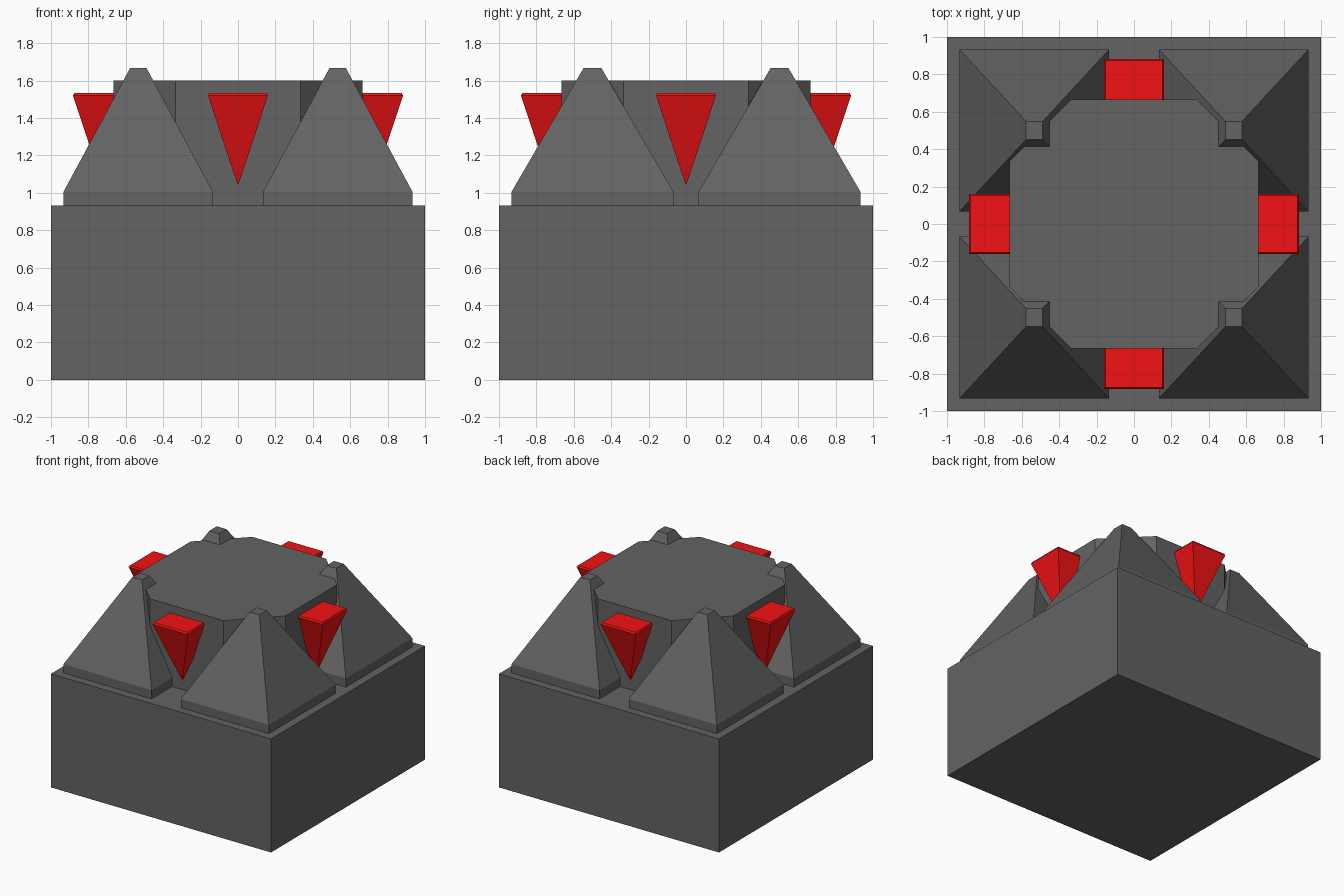
import bpy, bmesh

if "Cube" in bpy.data.objects:
    bpy.data.objects.remove(bpy.data.objects["Cube"])


def loft(name, rings, material):
    """Solid through a stack of matching rings, lowest to highest."""
    bm = bmesh.new()
    loops = [[bm.verts.new(p) for p in ring] for ring in rings]
    n = len(loops[0])
    for a, b in zip(loops, loops[1:]):
        for i in range(n):
            j = (i + 1) % n
            bm.faces.new((a[i], a[j], b[j], b[i]))
    bm.faces.new(loops[0][::-1])
    bm.faces.new(loops[-1])
    bmesh.ops.recalc_face_normals(bm, faces=bm.faces)
    mesh = bpy.data.meshes.new(name)
    bm.to_mesh(mesh)
    bm.free()
    mesh.materials.append(material)
    obj = bpy.data.objects.new(name, mesh)
    bpy.context.collection.objects.link(obj)
    return obj


def rect(cx, cy, hx, hy, z):
    return [(cx - hx, cy - hy, z), (cx + hx, cy - hy, z),
            (cx + hx, cy + hy, z), (cx - hx, cy + hy, z)]


def colour(name, r, g, b):
    mat = bpy.data.materials.new(name)
    mat.diffuse_color = (r, g, b, 1)
    mat.use_nodes = True
    mat.node_tree.nodes["Principled BSDF"].inputs["Base Color"].default_value = mat.diffuse_color
    return mat


dark = colour("dark_grey", 0.125, 0.125, 0.125)
red = colour("red", 0.9, 0.006, 0.007)

# Square base block
BASE_TOP = 0.933
loft("base", [rect(0, 0, 1, 1, 0), rect(0, 0, 1, 1, BASE_TOP)], dark)

# Central octagonal block
R, C = 0.665, 0.335
octagon = [(R, -C), (R, C), (C, R), (-C, R), (-R, C), (-R, -C), (-C, -R), (C, -R)]
loft("octagonal_core", [[(x, y, z) for x, y in octagon] for z in (BASE_TOP, 1.6)], dark)

# Four corner pyramids with a short plinth and flat tip
for sx in (-1, 1):
    for sy in (-1, 1):
        cx, cy = 0.533 * sx, 0.5 * sy
        loft("corner_pyramid", [rect(cx, cy, 0.4, 0.433, BASE_TOP),
                                rect(cx, cy, 0.4, 0.433, 1.005),
                                rect(cx, cy, 0.044, 0.048, 1.667)], dark)

# Four inverted red spikes with a slight top chamfer, half sunk into the core
for dx, dy in ((1, 0), (-1, 0), (0, 1), (0, -1)):
    cx, cy = 0.722 * dx, 0.722 * dy
    loft("red_spike", [rect(cx, cy, 0.003, 0.003, 1.047),
                       rect(cx, cy, 0.16, 0.16, 1.52),
                       rect(cx, cy, 0.153, 0.153, 1.534)], red)
